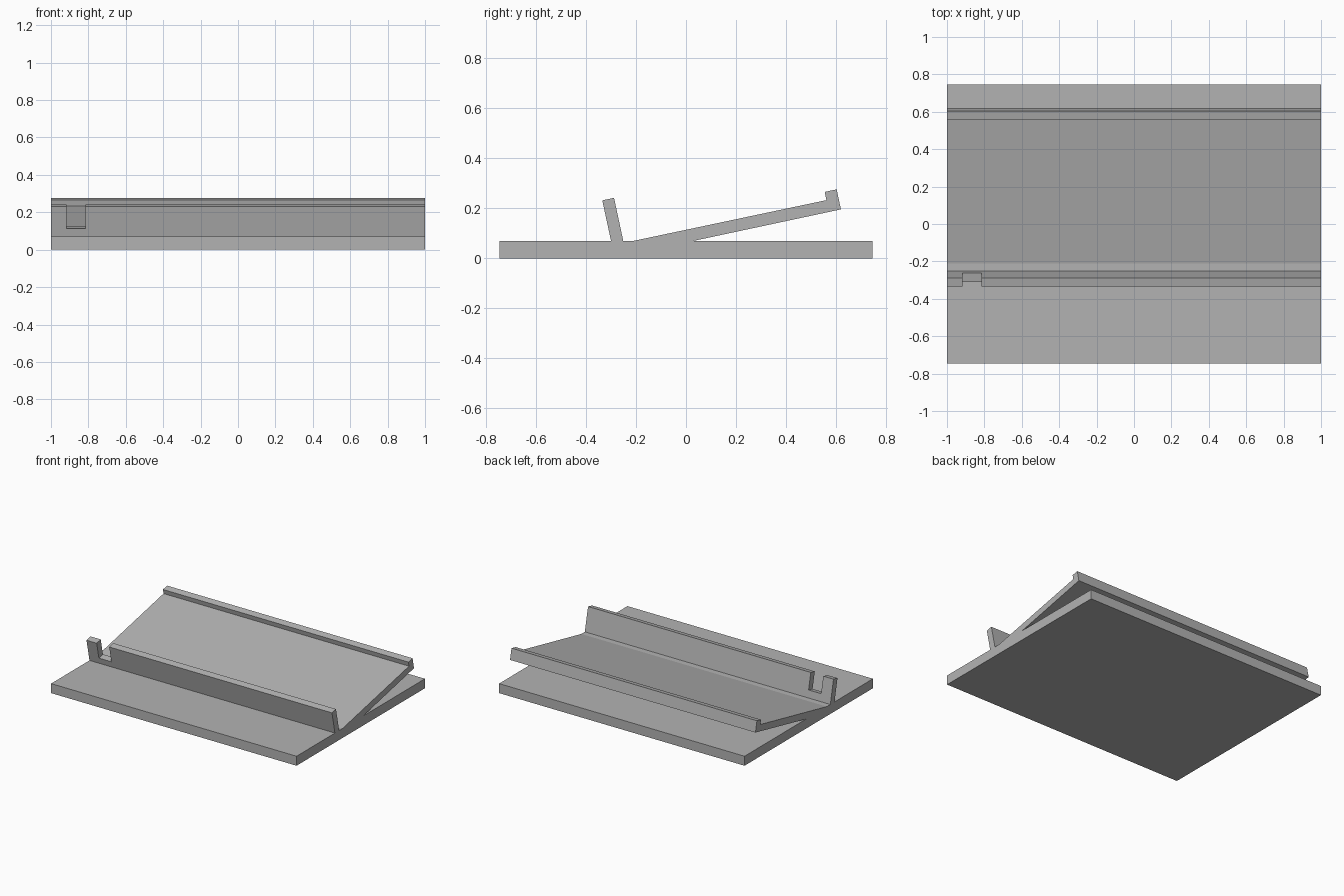
import bpy
import bmesh
from mathutils import Vector

cube = bpy.data.objects.get("Cube")
if cube:
    bpy.data.objects.remove(cube)

grey = bpy.data.materials.new("plain grey")
grey.use_nodes = True
colour = (0.45, 0.45, 0.45, 1)
grey.diffuse_color = colour
grey.node_tree.nodes["Principled BSDF"].inputs["Base Color"].default_value = colour


def extrude(name, outline, direction):
    """Flat-faced solid from a closed outline pushed along a direction."""
    bm = bmesh.new()
    face = bm.faces.new([bm.verts.new(p) for p in outline])
    result = bmesh.ops.extrude_face_region(bm, geom=[face])
    moved = [v for v in result["geom"] if isinstance(v, bmesh.types.BMVert)]
    bmesh.ops.translate(bm, verts=moved, vec=direction)
    bmesh.ops.recalc_face_normals(bm, faces=bm.faces)
    mesh = bpy.data.meshes.new(name)
    bm.to_mesh(mesh)
    bm.free()
    mesh.materials.append(grey)
    obj = bpy.data.objects.new(name, mesh)
    bpy.context.collection.objects.link(obj)
    return obj


def side_profile(name, points):
    """Full-width part from a (y, z) side profile."""
    return extrude(name, [(-1, y, z) for y, z in points], (2, 0, 0))


# Base slab
side_profile("base_plate", [(-0.747, 0), (0.747, 0), (0.747, 0.07), (-0.747, 0.07)])

# Sloping rest with a raised rear rim, its foot sunk into the slab
side_profile("sloped_rest", [(-0.257, 0.06), (-0.21, 0.07), (0.562, 0.233),
                             (0.555, 0.266), (0.603, 0.276), (0.62, 0.196),
                             (0.03, 0.07), (-0.017, 0.06)])

# Leaning front lip with a cable notch near its right end
up = Vector((0, -0.21, 0.978))
depth = Vector((0, 0.978, 0.21)) * 0.048
foot = Vector((0, -0.298, 0.06))
top, notch, sunk = 0.176, 0.054, 0.0
lip = [(-1, sunk), (1, sunk), (1, top), (-0.815, top), (-0.815, notch),
       (-0.917, notch), (-0.917, top), (-1, top)]
extrude("front_lip", [foot + up * t + Vector((x, 0, 0)) for x, t in lip], depth)
